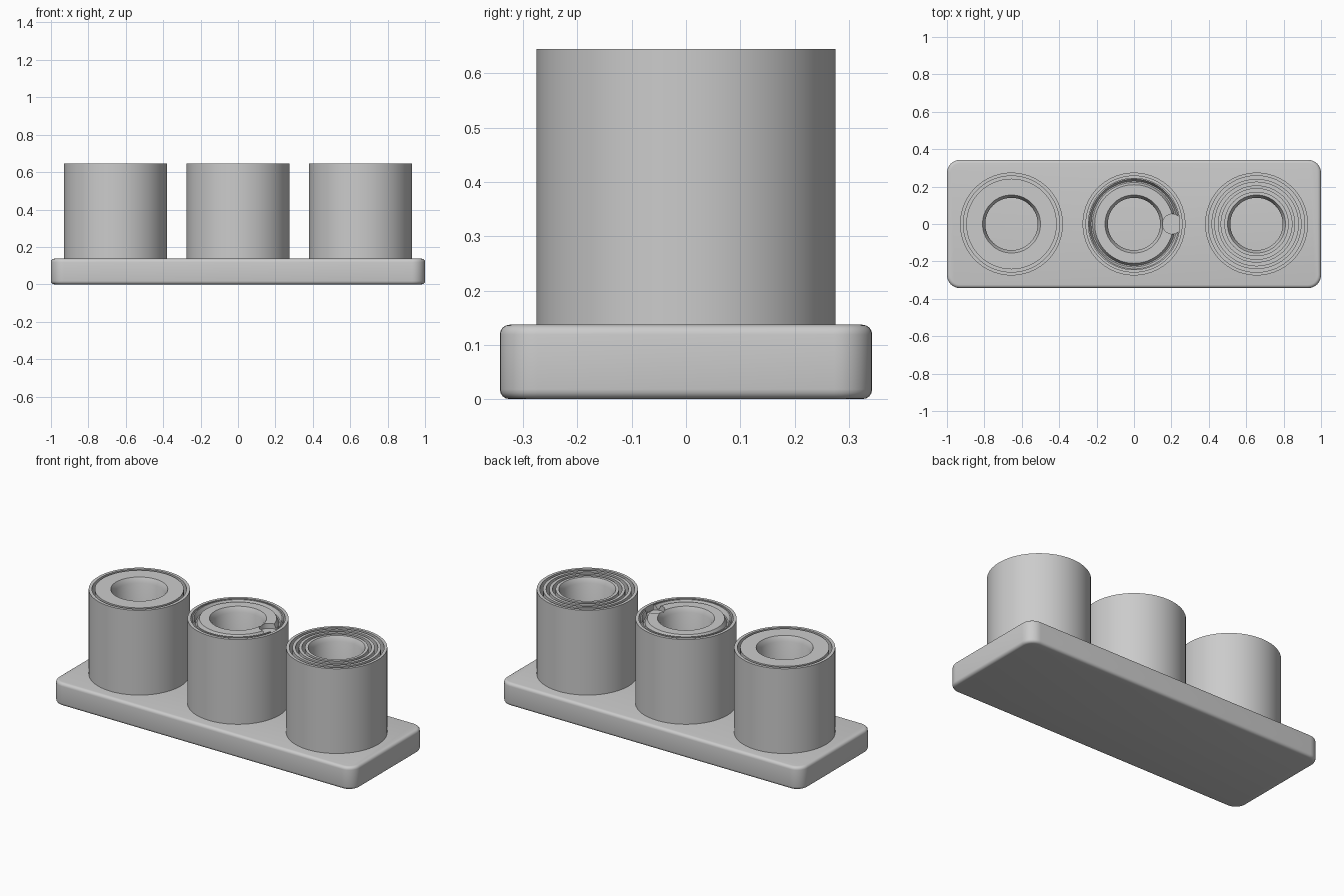
import bpy
import bmesh
import math

old = bpy.data.objects.get("Cube")
if old:
    bpy.data.objects.remove(old, do_unlink=True)

BASE_TOP, TOP = 0.137, 0.645
SPACING = 0.655
OUTER, HOLE, HOLE_RIM = 0.275, 0.14, 0.155

grey = bpy.data.materials.new("plain grey")
grey.use_nodes = True
grey.diffuse_color = (0.6, 0.6, 0.6, 1)
grey.node_tree.nodes["Principled BSDF"].inputs["Base Color"].default_value = (0.6, 0.6, 0.6, 1)


def finish(bm, name, x=0.0):
    """Turn a bmesh into a smooth-shaded grey object."""
    bmesh.ops.recalc_face_normals(bm, faces=bm.faces)
    mesh = bpy.data.meshes.new(name)
    bm.to_mesh(mesh)
    bm.free()
    mesh.materials.append(grey)
    ob = bpy.data.objects.new(name, mesh)
    bpy.context.collection.objects.link(ob)
    ob.location.x = x
    return ob


def smooth(ob):
    bpy.ops.object.select_all(action="DESELECT")
    ob.select_set(True)
    bpy.context.view_layer.objects.active = ob
    bpy.ops.object.shade_smooth_by_angle(angle=math.radians(30))


def lathe(name, profile, x, steps=72):
    """Revolve a closed (radius, height) outline around z."""
    bm = bmesh.new()
    verts = [bm.verts.new((r, 0, z)) for r, z in profile]
    edges = [bm.edges.new((a, b)) for a, b in zip(verts, verts[1:] + verts[:1])]
    bmesh.ops.spin(bm, geom=verts + edges, cent=(0, 0, 0), axis=(0, 0, 1),
                   angle=math.tau, steps=steps, use_merge=True)
    bmesh.ops.remove_doubles(bm, verts=bm.verts, dist=1e-5)
    return finish(bm, name, x)


def sleeve(name, x, grooves):
    """Bored cylinder; each groove is (outer r, outer floor r, inner floor r, inner r, depth)."""
    bottom = BASE_TOP - 0.02
    profile = [(HOLE, bottom), (OUTER, bottom), (OUTER, TOP)]
    for r1, r2, r3, r4, depth in grooves:
        profile += [(r1, TOP), (r2, TOP - depth), (r3, TOP - depth), (r4, TOP)]
    profile += [(HOLE_RIM, TOP), (HOLE, TOP - 0.03)]
    return lathe(name, profile, x)


def straight(outer, inner, depth=0.1):
    return (outer, outer, inner, inner, depth)


# Base plate: rounded corners, then softened top and bottom rims
bm = bmesh.new()
bmesh.ops.create_cube(bm, size=1)
for v in bm.verts:
    v.co = (v.co.x * 2, v.co.y * 0.686, (v.co.z + 0.5) * BASE_TOP)
upright = [e for e in bm.edges if abs(e.verts[0].co.z - e.verts[1].co.z) > 0.01]
bmesh.ops.bevel(bm, geom=upright, offset=0.07, segments=8, profile=0.5, affect="EDGES")
rims = [e for e in bm.edges if abs(e.verts[0].co.z - e.verts[1].co.z) < 0.001]
bmesh.ops.bevel(bm, geom=rims, offset=0.018, segments=4, profile=0.5, affect="EDGES")
smooth(finish(bm, "base_plate"))

# Three sleeves with different ring grooves in their tops
smooth(sleeve("right_sleeve", -SPACING, [straight(0.257, 0.242)]))

middle = sleeve("middle_sleeve", 0, [straight(0.257, 0.247),
                                     (0.24, 0.229, 0.222, 0.21, 0.025)])

pitch = (OUTER - HOLE_RIM) / 7
rings = [straight(OUTER - k * pitch, OUTER - (k + 1) * pitch) for k in (1, 3, 5)]
smooth(sleeve("left_sleeve", SPACING, rings))

# Small round pocket sunk into the rim of the middle sleeve
bm = bmesh.new()
bmesh.ops.create_cone(bm, cap_ends=True, segments=32, radius1=0.053, radius2=0.053, depth=0.06)
cutter = finish(bm, "pocket_cutter", 0.205)
cutter.location.z = TOP
cutter.hide_render = True
cut = middle.modifiers.new("pocket", "BOOLEAN")
cut.operation, cut.solver, cut.object = "DIFFERENCE", "EXACT", cutter
bpy.context.view_layer.update()
bpy.context.view_layer.objects.active = middle
bpy.ops.object.modifier_apply(modifier=cut.name)
bpy.data.objects.remove(cutter, do_unlink=True)
smooth(middle)
